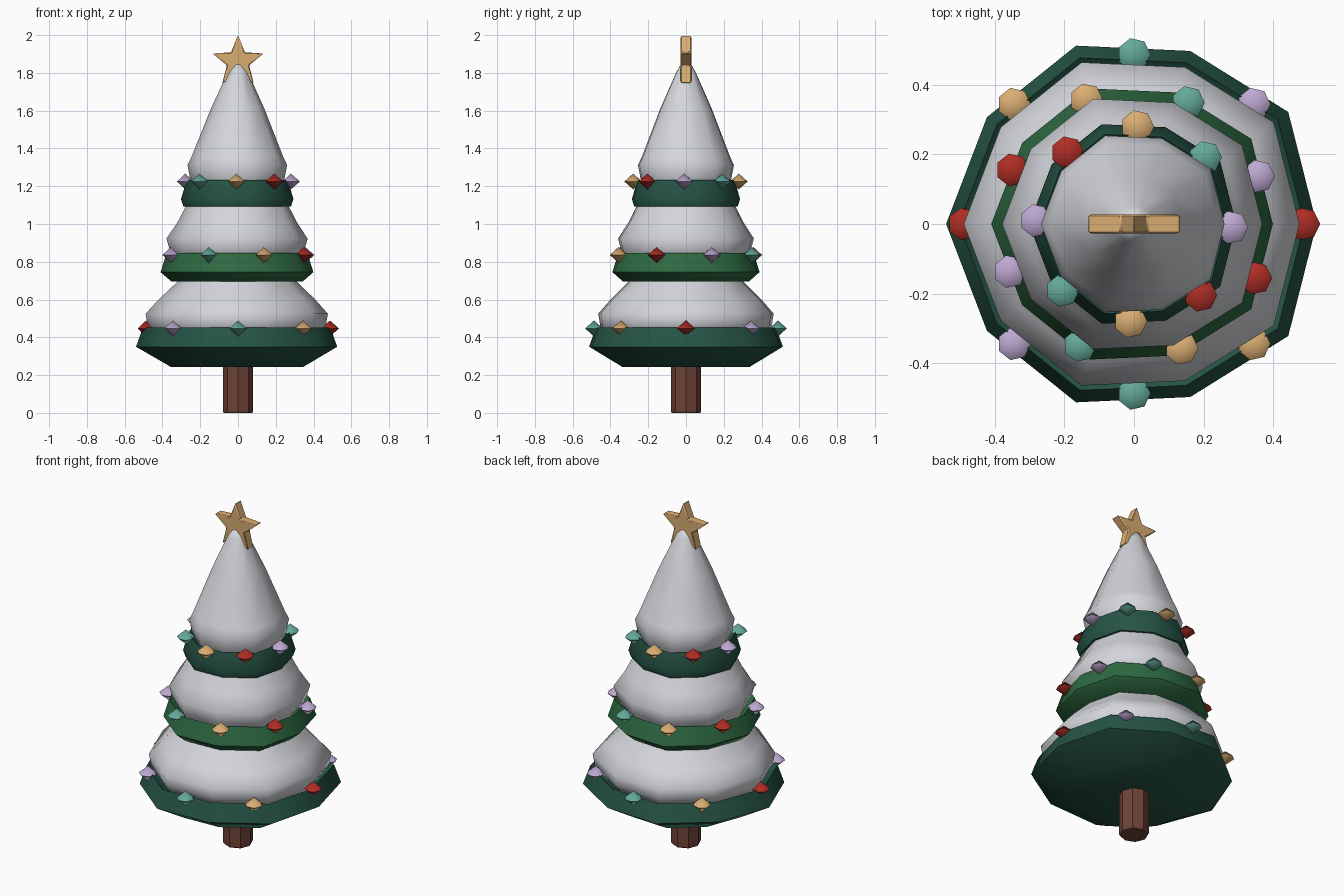
import bpy
import bmesh
from math import cos, sin, pi, radians

cube = bpy.data.objects.get("Cube")
if cube:
    bpy.data.objects.remove(cube, do_unlink=True)


def material(name, rgb):
    m = bpy.data.materials.new(name)
    m.use_nodes = True
    m.diffuse_color = (*rgb, 1)
    m.node_tree.nodes["Principled BSDF"].inputs["Base Color"].default_value = (*rgb, 1)
    return m


DARK_GREEN = material("dark green", (0.019, 0.088, 0.06))
GREEN = material("leaf green", (0.027, 0.145, 0.054))
SNOW = material("snow white", (0.66, 0.67, 0.71))
BROWN = material("bark brown", (0.155, 0.055, 0.036))
GOLD = material("gold", (0.70, 0.42, 0.17))
RED = material("red", (0.42, 0.026, 0.018))
TEAL = material("teal", (0.127, 0.40, 0.32))
LILAC = material("lilac", (0.51, 0.39, 0.64))


def finish(name, bm, mat, angle):
    bmesh.ops.recalc_face_normals(bm, faces=bm.faces)
    mesh = bpy.data.meshes.new(name)
    bm.to_mesh(mesh)
    bm.free()
    mesh.materials.append(mat)
    obj = bpy.data.objects.new(name, mesh)
    bpy.context.collection.objects.link(obj)
    bpy.ops.object.select_all(action="DESELECT")
    bpy.context.view_layer.objects.active = obj
    obj.select_set(True)
    bpy.ops.object.shade_smooth_by_angle(angle=radians(angle))
    return obj


def lathe(name, profile, sides, mat, angle=60, wobble=(1,), centre=(0, 0, 0)):
    """Revolve (radius, height) points; zero radius makes a pole."""
    bm = bmesh.new()
    cx, cy, cz = centre
    rings = []
    for r, z in profile:
        if r == 0:
            rings.append([bm.verts.new((cx, cy, cz + z))] * sides)
            continue
        ring = []
        for i in range(sides):
            a, k = 2 * pi * i / sides, r * wobble[i % len(wobble)]
            ring.append(bm.verts.new((cx + k * cos(a), cy + k * sin(a), cz + z)))
        rings.append(ring)
    for low, high in zip(rings, rings[1:]):
        for i in range(sides):
            j = (i + 1) % sides
            corners = dict.fromkeys((low[i], low[j], high[j], high[i]))
            bm.faces.new(list(corners))
    return finish(name, bm, mat, angle)


# Slightly uneven ten-sided outline, symmetric front to back
half = [1.028, 0.981, 1.011, 0.98]
UNEVEN = [0.985] + half + [1.013] + half[::-1]

# Trunk
lathe("trunk", [(0, 0), (0.075, 0), (0.08, 0.008), (0.08, 0.3), (0, 0.3)], 8, BROWN, 30)

# Green branch tiers: base, widest and rim (radius, height)
branches = [
    ("lower", DARK_GREEN, (0.35, 0.243), (0.533, 0.35), (0.497, 0.452)),
    ("middle", GREEN, (0.347, 0.695), (0.405, 0.745), (0.373, 0.846)),
    ("upper", DARK_GREEN, (0.285, 1.093), (0.298, 1.132), (0.268, 1.233)),
]
for name, mat, base, wide, rim in branches:
    inner = (rim[0] - 0.04, rim[1] - 0.04)
    lathe(name + "_branches", [(0, base[1]), base, wide, rim, inner, (0, inner[1])],
          10, mat, 60, UNEVEN)

# Snow layers resting inside each tier
snow = {
    "lower": [(0.445, 0.42), (0.472, 0.46), (0.483, 0.525), (0.415, 0.6), (0.31, 0.70), (0.29, 0.73)],
    "middle": [(0.335, 0.815), (0.355, 0.855), (0.374, 0.923), (0.317, 1.008), (0.272, 1.095), (0.25, 1.13)],
    "upper": [(0.232, 1.20), (0.25, 1.24), (0.264, 1.312), (0.243, 1.356), (0.142, 1.61), (0.055, 1.80), (0, 1.895)],
}
for name, points in snow.items():
    profile = [(0, points[0][1])] + points
    if points[-1][0]:
        profile.append((0, points[-1][1]))
    lathe(name + "_snow", profile, 10, SNOW, 60, UNEVEN)

# Baubles: eight per tier, colours repeating around the tree
rows = [
    ("lower", 0.487, 0.447, 0, (RED, LILAC, TEAL, GOLD)),
    ("middle", 0.382, 0.836, 21, (LILAC, TEAL, GOLD, RED)),
    ("upper", 0.28, 1.225, -2, (LILAC, TEAL, GOLD, RED)),
]
for name, radius, height, start, colours in rows:
    for i in range(8):
        a = radians(start + 45 * i)
        lathe(f"{name}_bauble_{i + 1}", [(0, -0.042), (0.048, 0), (0, 0.042)], 7,
              colours[i % 4], 60, centre=(radius * cos(a), radius * sin(a), height))

# Star on the tip
bm = bmesh.new()
outline = []
for i in range(10):
    a, r = pi / 2 + i * pi / 5, 0.062 if i % 2 else 0.141
    outline.append(bm.verts.new((r * cos(a), -0.028, 1.859 + r * sin(a))))
front = bm.faces.new(outline)
back = bmesh.ops.extrude_face_region(bm, geom=[front])["geom"]
bmesh.ops.translate(bm, vec=(0, 0.056, 0),
                    verts=[v for v in back if isinstance(v, bmesh.types.BMVert)])
star = finish("star", bm, GOLD, 20)
bevel = star.modifiers.new("soft_edges", "BEVEL")
bevel.width = 0.005
bevel.segments = 1
bevel.limit_method = "ANGLE"
